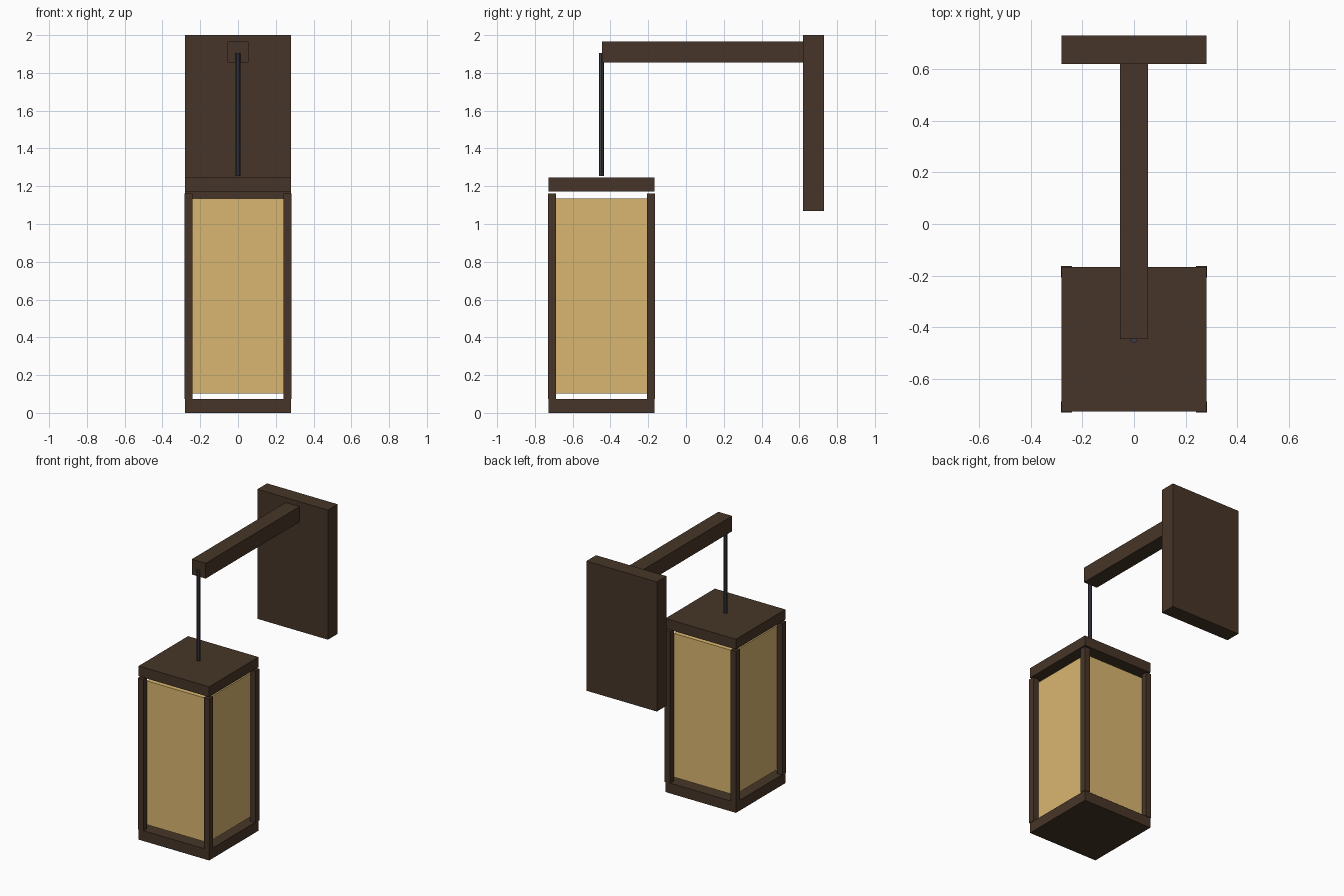
import bpy

if "Cube" in bpy.data.objects:
    bpy.data.objects.remove(bpy.data.objects["Cube"])

def material(name, rgb):
    m = bpy.data.materials.new(name)
    m.diffuse_color = (*rgb, 1)
    m.use_nodes = True
    m.node_tree.nodes["Principled BSDF"].inputs["Base Color"].default_value = m.diffuse_color
    return m

wood = material("dark_wood", (0.062, 0.036, 0.021))
glass = material("warm_glass", (0.70, 0.47, 0.165))
metal = material("dark_metal", (0.045, 0.045, 0.058))

def box(name, x, y, z, mat):
    """Box from (min, max) ranges on each axis."""
    bpy.ops.mesh.primitive_cube_add(size=1, location=[sum(r) / 2 for r in (x, y, z)])
    o = bpy.context.object
    o.name = name
    o.scale = [r[1] - r[0] for r in (x, y, z)]
    bpy.ops.object.transform_apply(location=False, rotation=False, scale=True)
    o.data.materials.append(mat)
    return o

CY = -0.447            # lantern centre in y
H = 0.28               # lantern half width

# Wall plate and arm
box("wall_plate", (-H, H), (0.62, 0.73), (1.07, 2.0), wood)
box("arm", (-0.055, 0.055), (-0.445, 0.625), (1.855, 1.965), wood)

# Hanging rod
bpy.ops.mesh.primitive_cylinder_add(vertices=8, radius=0.013, depth=0.65,
                                    location=(0, -0.448, 1.58))
rod = bpy.context.object
rod.name = "hanging_rod"
rod.data.materials.append(metal)

# Lantern cap, base and glowing body
box("lantern_base", (-H, H), (CY - H, CY + H), (0, 0.074), wood)
box("lantern_cap", (-H, H), (CY - H, CY + H), (1.173, 1.246), wood)
box("lantern_glass", (-0.242, 0.242), (CY - 0.242, CY + 0.242), (0.103, 1.135), glass)

# Corner posts
P, W = 0.262, 0.0215
for sx in (-1, 1):
    for sy in (-1, 1):
        x, y = sx * P, CY + sy * P
        box("corner_post", (x - W, x + W), (y - W, y + W), (0.074, 1.161), wood)
